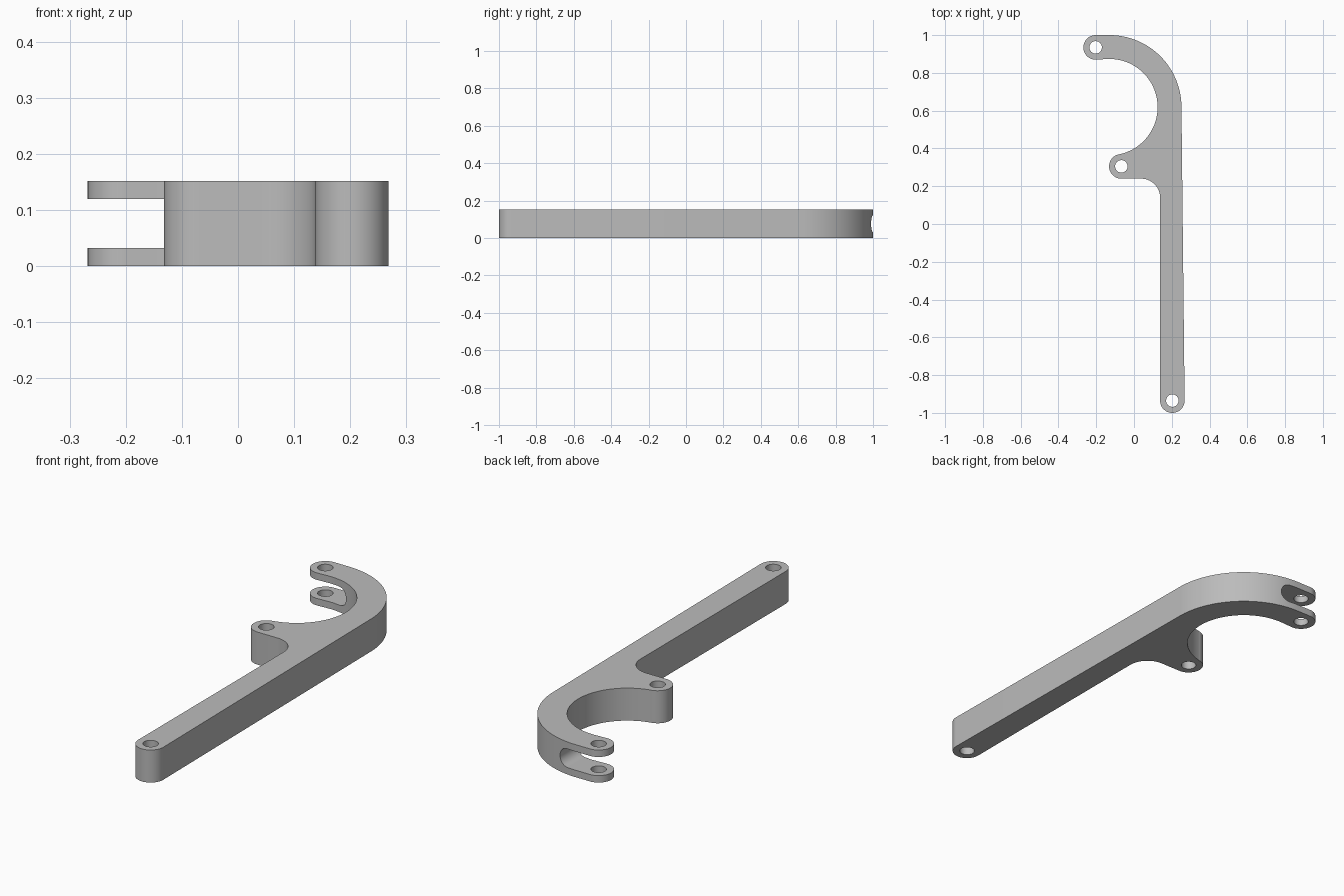
import bpy
import bmesh
from math import sin, cos, radians, pi
from mathutils import Matrix

cube = bpy.data.objects.get("Cube")
if cube:
    bpy.data.objects.remove(cube, do_unlink=True)

THICK = 0.152
BOSS = 0.065          # radius of the rounded ends
HOLE = 0.033
PIVOT = (0.203, -0.935)
FORK = (-0.203, 0.935)
LUG = (-0.067, 0.305)
HOOK = (-0.13, 0.6187)  # shared centre of the inner and outer hook arcs
R_IN, R_OUT = 0.255, 0.3813

metal = bpy.data.materials.new("plain grey")
metal.use_nodes = True
grey = (0.5, 0.5, 0.5, 1)
metal.diffuse_color = grey
metal.node_tree.nodes["Principled BSDF"].inputs["Base Color"].default_value = grey


def arc(centre, radius, start, end, steps=32):
    angles = [radians(start + (end - start) * i / steps) for i in range(steps + 1)]
    return [(centre[0] + radius * cos(a), centre[1] + radius * sin(a)) for a in angles]


def finish(bm, name):
    bmesh.ops.recalc_face_normals(bm, faces=bm.faces)
    mesh = bpy.data.meshes.new(name)
    bm.to_mesh(mesh)
    bm.free()
    obj = bpy.data.objects.new(name, mesh)
    bpy.context.collection.objects.link(obj)
    return obj


def prism(name, outline, low, high, turn=Matrix()):
    bm = bmesh.new()
    face = bm.faces.new([bm.verts.new((x, y, low)) for x, y in outline])
    top = bmesh.ops.extrude_face_region(bm, geom=[face])["geom"]
    moved = [v for v in top if isinstance(v, bmesh.types.BMVert)]
    bmesh.ops.translate(bm, verts=moved, vec=(0, 0, high - low))
    bm.transform(turn)
    return finish(bm, name)


def cut(target, cutter):
    mod = target.modifiers.new("cut", 'BOOLEAN')
    mod.operation = 'DIFFERENCE'
    mod.solver = 'EXACT'
    mod.object = cutter
    bpy.ops.object.select_all(action='DESELECT')
    bpy.context.view_layer.objects.active = target
    target.select_set(True)
    bpy.ops.object.modifier_apply(modifier=mod.name)
    bpy.data.objects.remove(cutter, do_unlink=True)


# Outline, counter-clockwise from the lower pivot end
outline = arc(PIVOT, BOSS, 180, 360)
outline += arc(HOOK, R_OUT, 0, 90, 48)
outline += arc(FORK, BOSS, 90, 278)
outline += arc(HOOK, R_IN, 94, -78.6, 64)
outline += arc(LUG, BOSS, 101.4, 270)
outline += arc((0.038, 0.14), 0.1, 90, 0, 24)
lever = prism("hooked_lever", outline, 0, THICK)
lever.data.materials.append(metal)

# Pin holes
for centre in (PIVOT, FORK, LUG):
    ring = arc(centre, HOLE, 0, 360, 40)[:-1]
    cut(lever, prism("hole_cutter", ring, -0.1, THICK + 0.1))

# Round-ended slot that splits the hook tip into a fork
slot = [(-0.4, 0.0325)] + arc((-0.085, 0.076), 0.0435, -90, 90) + [(-0.4, 0.1195)]
cut(lever, prism("slot_cutter", slot, -1.2, -0.75, Matrix.Rotation(pi / 2, 4, 'X')))

bpy.ops.object.shade_smooth_by_angle(angle=radians(30))
